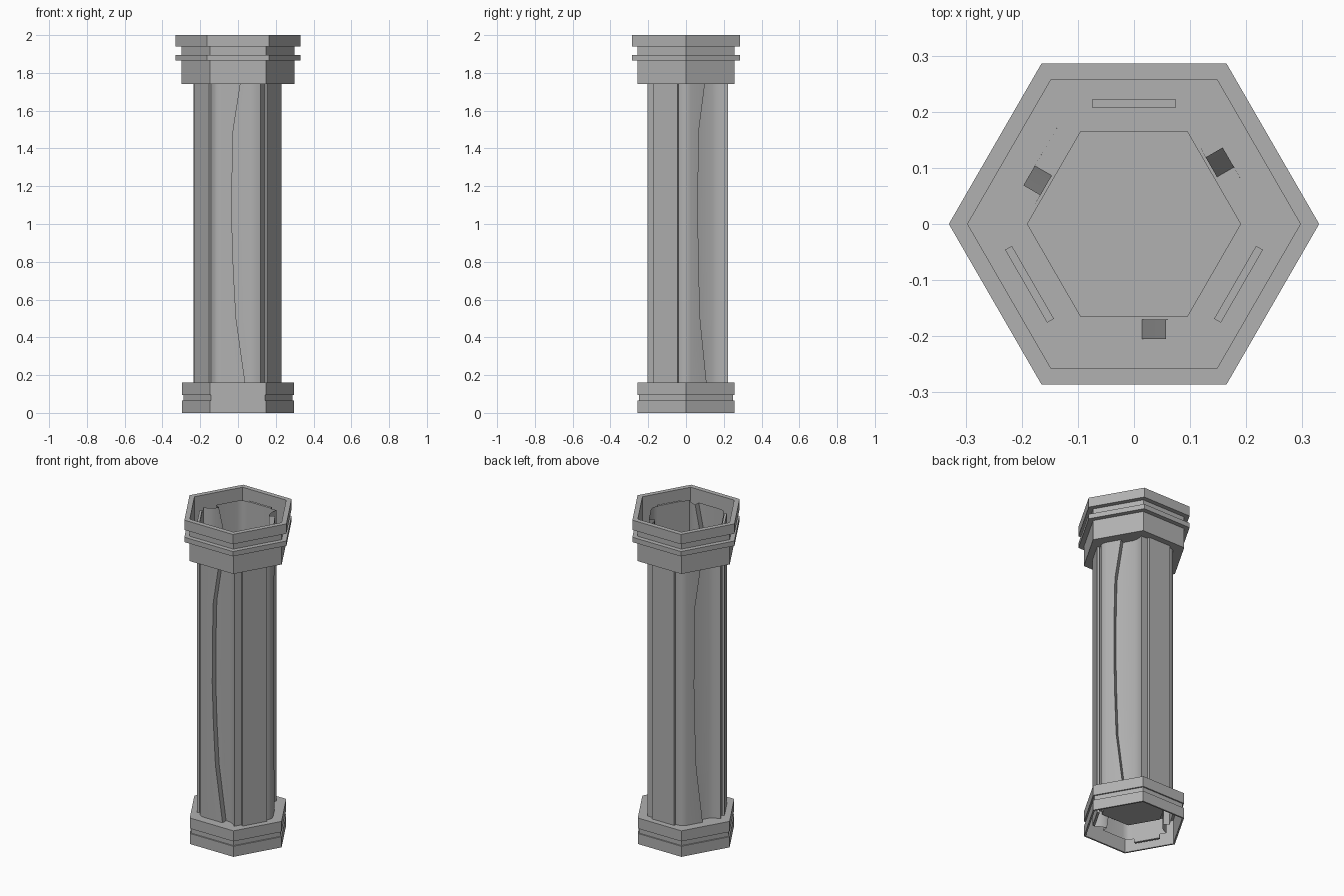
import bpy, bmesh, math
from mathutils import Vector

if "Cube" in bpy.data.objects:
    bpy.data.objects.remove(bpy.data.objects["Cube"])

# Mid grey for every part
grey = bpy.data.materials.new("stone_grey")
grey.diffuse_color = (.44, .44, .44, 1)
grey.use_nodes = True
grey.node_tree.nodes["Principled BSDF"].inputs["Base Color"].default_value = grey.diffuse_color


def finish(name, bm, smooth=False):
    bmesh.ops.recalc_face_normals(bm, faces=bm.faces)
    me = bpy.data.meshes.new(name)
    bm.to_mesh(me)
    bm.free()
    me.materials.append(grey)
    ob = bpy.data.objects.new(name, me)
    bpy.context.collection.objects.link(ob)
    if smooth:
        bpy.ops.object.select_all(action='DESELECT')
        ob.select_set(True)
        bpy.context.view_layer.objects.active = ob
        bpy.ops.object.shade_smooth_by_angle(angle=math.radians(32))
    return ob


def hex_ring(name, profile):
    """Sweep a closed (radius, z) profile around six corners."""
    bm = bmesh.new()
    cols = [[bm.verts.new((r * math.cos(a), r * math.sin(a), z)) for r, z in profile]
            for a in (math.radians(60 * i) for i in range(6))]
    n = len(profile)
    for i in range(6):
        p, q = cols[i], cols[(i + 1) % 6]
        for j in range(n):
            k = (j + 1) % n
            bm.faces.new((p[j], q[j], q[k], p[k]))
    return finish(name, bm)


def side_point(az, x, d, z):
    """x runs along a side (to its right), d is the distance out from the axis."""
    c, s = math.cos(az), math.sin(az)
    return Vector((d * c - x * s, d * s + x * c, z))


# Base and capital: hollow stepped hexagonal rings with thin walls
hex_ring("base", [(.19, .16), (.297, .16), (.297, .095), (.288, .095), (.288, .065),
                  (.297, .065), (.297, 0), (.286, 0), (.286, .15), (.19, .15)])
hex_ring("capital", [(.19, 1.742), (.298, 1.742), (.298, 1.865), (.33, 1.865),
                     (.33, 1.895), (.298, 1.895), (.298, 1.94), (.33, 1.94),
                     (.33, 2), (.2965, 2), (.2965, 1.75), (.19, 1.75)])

# Inner hexagonal core closing the middle
bm = bmesh.new()
bmesh.ops.create_cone(bm, cap_ends=True, segments=6, radius1=.19, radius2=.19, depth=1.58)
for v in bm.verts:
    a = math.radians(60 * round((math.degrees(math.atan2(v.co.y, v.co.x)) + .01) / 60))
    v.co = (.19 * math.cos(a), .19 * math.sin(a), v.co.z + .91)
finish("core", bm)

# Shaft: three overlapping leaves with a bowed step on every second side
# (height, step position on the front side, shift of the step on the other two)
seam = [(.05, .055, -.03), (.16, .038, -.031), (.5, -.01, -.022), (.75, -.024, -.016),
        (1.0, -.032, -.013), (1.25, -.031, -.013), (1.5, -.025, -.014),
        (1.742, .013, -.016), (1.95, .057, -.018)]
bm = bmesh.new()
rows = []
for z, front, shift in seam:
    row = []
    for k in range(3):
        az = math.radians(-90 + 120 * k)
        c = front + (shift if k else 0)
        for x, d in [(-.137, .172), (-.126, .19), (-.112, .2), (-.09, .2045), (c, .205),
                     (c, .17), (.062, .171), (.092, .183), (.118, .205)]:
            row.append(bm.verts.new(side_point(az, x, d, z)))
    rows.append(row)
for lo, hi in zip(rows, rows[1:]):
    n = len(lo)
    for i in range(n):
        j = (i + 1) % n
        bm.faces.new((lo[i], lo[j], hi[j], hi[i]))
finish("shaft", bm, smooth=True)

# Flat strips on the other three sides
for k in range(3):
    az = math.radians(-30 + 120 * k)
    bm = bmesh.new()
    bmesh.ops.create_cube(bm, size=1)
    for v in bm.verts:
        v.co = side_point(az, v.co.x * .15, .215 + v.co.y * .014, .99 + v.co.z * 1.92)
    finish(f"side_strip_{k + 1}", bm)
